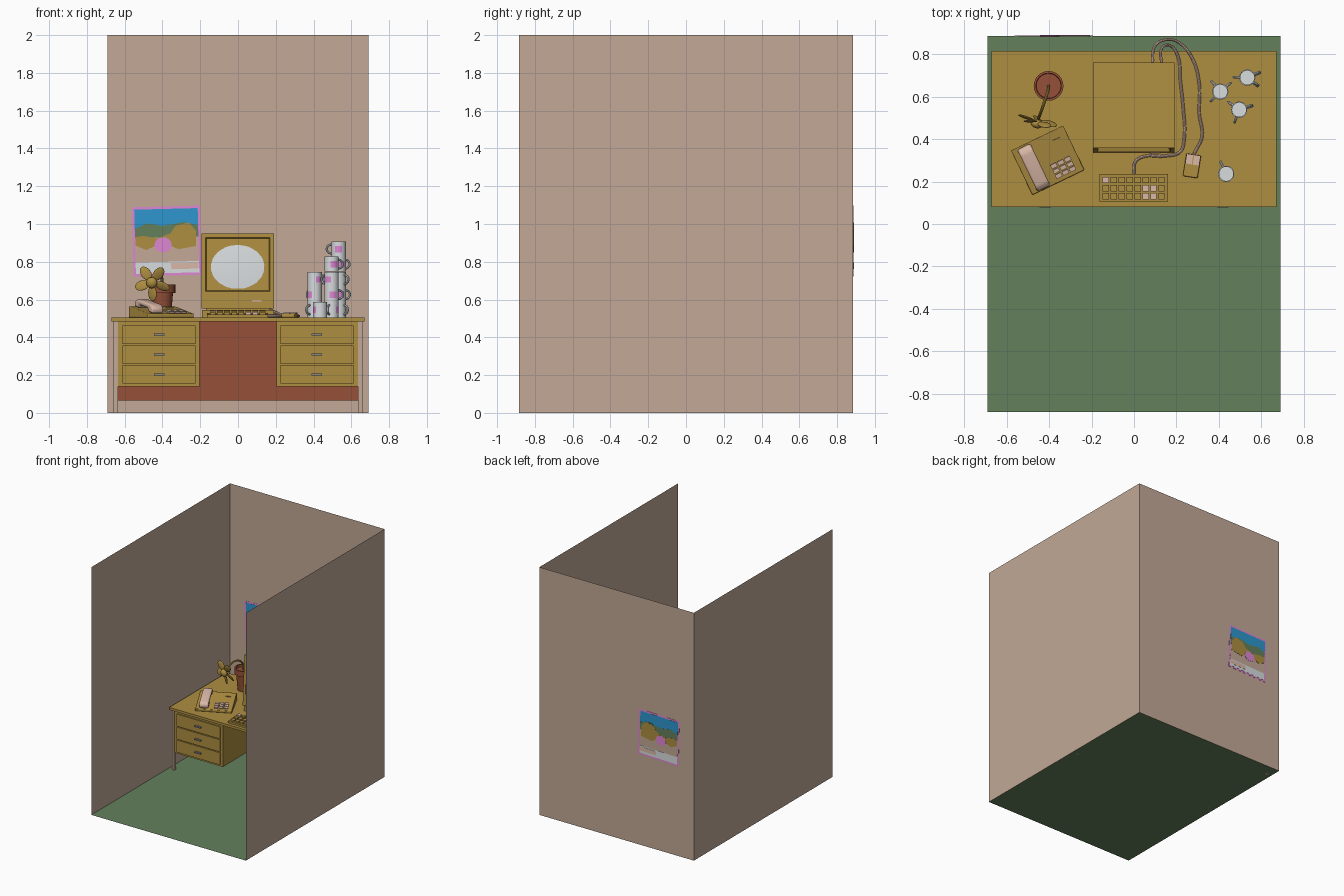
import bpy, bmesh, math
from mathutils import Matrix, Vector

if "Cube" in bpy.data.objects:
    bpy.data.objects.remove(bpy.data.objects["Cube"])

def colour(name, r, g, b):
    m = bpy.data.materials.new(name)
    m.diffuse_color = [((c / 255 + 0.055) / 1.055) ** 2.4 for c in (r, g, b)] + [1]
    m.use_nodes = True
    m.node_tree.nodes["Principled BSDF"].inputs["Base Color"].default_value = m.diffuse_color
    return m

WALL = colour("wall_beige", 194, 169, 150)
GREEN = colour("green", 99, 128, 92)
MUSTARD = colour("mustard", 174, 142, 65)
BROWN = colour("terracotta", 149, 80, 56)
PALE = colour("pale_grey", 216, 220, 222)
PINK = colour("pink", 222, 135, 210)
BLUE = colour("blue", 45, 150, 205)
CREAM = colour("pale_beige", 218, 184, 166)
STEEL = colour("steel", 135, 138, 145)
I = Matrix.Identity(4)

def add(name, mesh, *mats, bevel=0):
    ob = bpy.data.objects.new(name, mesh)
    bpy.context.collection.objects.link(ob)
    for m in mats:
        mesh.materials.append(m)
    if bevel:
        mod = ob.modifiers.new("bevel", 'BEVEL')
        mod.width, mod.segments = bevel, 2
    return ob

def from_bm(name, bm, *mats, bevel=0, M=I):
    bmesh.ops.recalc_face_normals(bm, faces=bm.faces)
    bm.transform(M)
    me = bpy.data.meshes.new(name)
    bm.to_mesh(me)
    bm.free()
    return add(name, me, *mats, bevel=bevel)

def box(name, x0, x1, y0, y1, z0, z1, mat, bevel=0, M=I):
    bm = bmesh.new()
    bmesh.ops.create_cube(bm, size=1)
    bm.transform(Matrix.Translation(((x0 + x1) / 2, (y0 + y1) / 2, (z0 + z1) / 2))
                 @ Matrix.Diagonal((x1 - x0, y1 - y0, z1 - z0, 1)))
    return from_bm(name, bm, mat, bevel=bevel, M=M)

def prism_bm(pts, axis, a, b):
    """Outline in (y,z) extruded along x, or in (x,z) extruded along y."""
    bm = bmesh.new()
    put = (lambda p, t: (t, p[0], p[1])) if axis == 'x' else (lambda p, t: (p[0], t, p[1]))
    f = bm.faces.new([bm.verts.new(put(p, a)) for p in pts])
    ext = bmesh.ops.extrude_face_region(bm, geom=[f])
    d = Vector(put((0, 0), b - a))
    bmesh.ops.translate(bm, vec=d, verts=[v for v in ext["geom"] if isinstance(v, bmesh.types.BMVert)])
    if f.is_valid is False or len(bm.faces) < len(pts) + 2:
        bm.faces.new([v for v in bm.verts][:len(pts)])
    return bm

def plane(name, pts, mat):
    me = bpy.data.meshes.new(name)
    me.from_pydata(pts, [], [(0, 1, 2, 3)])
    return add(name, me, mat)

def tube(name, pts, radius, mat):
    cu = bpy.data.curves.new(name, 'CURVE')
    cu.dimensions, cu.bevel_depth, cu.bevel_resolution, cu.resolution_u = '3D', radius, 2, 6
    cu.use_fill_caps = True
    sp = cu.splines.new('BEZIER')
    sp.bezier_points.add(len(pts) - 1)
    for bp, p in zip(sp.bezier_points, pts):
        bp.co = p
        bp.handle_left_type = bp.handle_right_type = 'AUTO'
    tmp = bpy.data.objects.new("tmp", cu)
    bpy.context.collection.objects.link(tmp)
    bpy.context.view_layer.update()
    me = bpy.data.meshes.new_from_object(tmp.evaluated_get(bpy.context.evaluated_depsgraph_get()))
    bpy.data.objects.remove(tmp)
    me.materials.clear()
    return add(name, me, mat)

def lathe(name, prof, n, *mats, M=I):
    """Revolve (radius, height) points around z; the ends close at radius 0."""
    vs = [(r * math.cos(2 * math.pi * k / n), r * math.sin(2 * math.pi * k / n), z)
          for r, z in prof for k in range(n)]
    fs = [(i * n + k, i * n + (k + 1) % n, (i + 1) * n + (k + 1) % n, (i + 1) * n + k)
          for i in range(len(prof) - 1) for k in range(n)]
    me = bpy.data.meshes.new(name)
    me.from_pydata(vs, [], fs)
    bm = bmesh.new()
    bm.from_mesh(me)
    bmesh.ops.remove_doubles(bm, verts=bm.verts, dist=1e-5)
    return from_bm(name, bm, *mats, M=M)

# room: floor and three walls
X, Y, H = 0.69, 0.885, 2.0
plane("floor", [(-X, -Y, 0), (X, -Y, 0), (X, Y, 0), (-X, Y, 0)], GREEN)
plane("back_wall", [(-X, Y, 0), (X, Y, 0), (X, Y, H), (-X, Y, H)], WALL)
for s, n in ((-1, "left_wall"), (1, "right_wall")):
    plane(n, [(s * X, -s * Y, 0), (s * X, s * Y, 0), (s * X, s * Y, H), (s * X, -s * Y, H)], WALL)

# poster: stacked thin plates set through the wall
tilt = Matrix.Translation((-0.377, Y, 0.91)) @ Matrix.Rotation(math.radians(-1.5), 4, 'Y')
def rect(x0, x1, z0, z1):
    return [(x0, z0), (x1, z0), (x1, z1), (x0, z1)]
layers = [
    ("poster_border", PINK, rect(-0.18, 0.18, -0.183, 0.183)),
    ("poster_ground", WALL, rect(-0.168, 0.168, -0.17, 0.17)),
    ("poster_sky", BLUE, rect(-0.168, 0.168, 0.06, 0.17)),
    ("poster_caption", PALE, rect(-0.168, 0.168, -0.17, -0.11)),
    ("poster_hills", GREEN, [(-0.168, 0.02), (0.168, 0.02), (0.168, 0.08), (0.09, 0.098),
                             (-0.02, 0.08), (-0.10, 0.096), (-0.168, 0.07)]),
    ("poster_dunes", MUSTARD, [(-0.165, -0.02), (-0.11, -0.045), (-0.05, -0.02), (0.01, -0.02), (0.06, -0.045),
                               (0.155, -0.03), (0.155, 0.05), (0.12, 0.095), (0.05, 0.08), (0.02, 0.04),
                               (-0.05, 0.015), (-0.12, 0.03), (-0.165, 0.025)]),
    ("poster_stripe", CREAM, rect(0.02, 0.165, -0.15, -0.118)),
    ("poster_sun", PINK, [(-0.02 + 0.046 * math.cos(a * math.pi / 8), -0.02 + 0.04 * math.sin(a * math.pi / 8))
                          for a in range(16)]),
]
for i, (n, m, pts) in enumerate(layers):
    t = 0.0012 + 0.0004 * i
    from_bm(n, prism_bm(pts, 'y', -t, t), m, M=tilt)

# desk
box("desk_top", -0.67, 0.67, 0.08, 0.815, 0.485, 0.505, MUSTARD)
box("back_panel", -0.635, 0.635, 0.785, 0.80, 0.065, 0.485, BROWN)
for s in (-1, 1):
    side = lambda a, b: sorted((s * a, s * b))
    box("drawer_unit", *side(0.205, 0.635), 0.10, 0.785, 0.14, 0.485, MUSTARD)
    for y in (0.095, 0.78):
        box("desk_leg", *side(0.636, 0.658), y, y + 0.022, 0, 0.485, WALL)
    for z in (0.155, 0.26, 0.365):
        box("drawer_front", *side(0.225, 0.612), 0.09, 0.101, z, z + 0.098, MUSTARD)
        box("drawer_handle", *side(0.39, 0.445), 0.077, 0.091, z + 0.044, z + 0.054, STEEL)

# monitor: profile extruded sideways, front face inset for the screen
box("monitor_base", -0.19, 0.19, 0.345, 0.74, 0.505, 0.545, MUSTARD)
bm = prism_bm([(0.335, 0.552), (0.338, 0.622), (0.358, 0.95), (0.76, 0.94), (0.76, 0.552)], 'x', -0.193, 0.19)
bmesh.ops.recalc_face_normals(bm, faces=bm.faces)
face = min((f for f in bm.faces if f.normal.y < -0.9), key=lambda f: -f.calc_area())
bmesh.ops.inset_region(bm, faces=[face], thickness=0.03, depth=0)
bmesh.ops.inset_region(bm, faces=[face], thickness=0.008, depth=-0.018)
from_bm("monitor_case", bm, MUSTARD)
box("monitor_neck", -0.17, 0.17, 0.36, 0.72, 0.544, 0.553, MUSTARD)
bm = bmesh.new()
bmesh.ops.create_grid(bm, x_segments=10, y_segments=8, size=1)
for v in bm.verts:
    x, z = v.co.x, v.co.y
    v.co = (-0.002 + 0.155 * x, 0.361 + 0.009 * z + 0.006 * (x * x + z * z), 0.786 + 0.127 * z)
from_bm("monitor_screen", bm, PALE)
box("monitor_button", 0.075, 0.125, 0.331, 0.337, 0.59, 0.598, CREAM)

# keyboard
from_bm("keyboard_base", prism_bm([(0.105, 0.505), (0.235, 0.505), (0.235, 0.53), (0.105, 0.52)], 'x', -0.163, 0.16), MUSTARD)
pale_keys = {(0, 2), (5, 0), (6, 0), (5, 1), (6, 1)}
for c in range(8):
    for r in range(3):
        x, y = -0.148 + c * 0.0375, 0.116 + r * 0.038
        box("key", x, x + 0.03, y, y + 0.03, 0.515, 0.533 + 0.004 * r, CREAM if (c, r) in pale_keys else MUSTARD)

# mouse
M = Matrix.Translation((0.273, 0.275, 0.505)) @ Matrix.Rotation(math.radians(-9), 4, 'Z')
box("mouse_body", -0.035, 0.035, -0.055, 0.053, 0, 0.022, MUSTARD, 0.005, M)
for x in (-0.033, 0.002):
    box("mouse_button", x, x + 0.031, 0.005, 0.052, 0.018, 0.027, CREAM, M=M)

# cables
z = 0.513
tube("keyboard_cable", [(0, 0.23, z), (0.005, 0.29, z), (0.04, 0.316, z), (0.146, 0.32, z), (0.217, 0.34, z),
     (0.236, 0.40, z), (0.231, 0.55, z), (0.217, 0.684, z), (0.207, 0.788, z), (0.17, 0.84, 0.53),
     (0.13, 0.825, 0.57), (0.13, 0.75, 0.59)], 0.007, CREAM)
tube("mouse_cable", [(0.281, 0.325, z), (0.29, 0.345, z), (0.32, 0.41, z), (0.307, 0.52, z), (0.307, 0.66, z),
     (0.274, 0.78, z), (0.217, 0.85, 0.525), (0.16, 0.868, 0.55), (0.10, 0.84, 0.58), (0.087, 0.75, 0.59)], 0.007, CREAM)

# telephone: wedge base, handset, keypad
P = Matrix.Translation((-0.406, 0.30, 0.505)) @ Matrix.Rotation(math.radians(25.7), 4, 'Z')
from_bm("phone_base", prism_bm([(-0.116, 0), (0.116, 0), (0.116, 0.06), (-0.116, 0.02)], 'x', -0.136, 0.136),
        MUSTARD, bevel=0.004, M=P)
T = P @ Matrix.Translation((0, 0, 0.04)) @ Matrix.Rotation(math.atan(0.04 / 0.232), 4, 'X')
from_bm("phone_handset", prism_bm([(-0.11, 0), (-0.11, 0.03), (-0.085, 0.045), (0.085, 0.045), (0.11, 0.03),
        (0.11, 0), (0.06, 0), (0.05, 0.018), (-0.05, 0.018), (-0.06, 0)], 'x', -0.108, -0.04), CREAM, bevel=0.01, M=T)
for c in range(3):
    for r in range(3):
        x, y = 0.0 + c * 0.036, -0.098 + r * 0.026
        box("phone_key", x, x + 0.03, y, y + 0.02, -0.002, 0.008, CREAM, M=T)
box("phone_switch", 0.06, 0.1, 0.06, 0.075, -0.002, 0.006, MUSTARD, M=T)

# potted flower
lathe("flower_pot", [(0, 0.505), (0.047, 0.505), (0.058, 0.635), (0.07, 0.635), (0.07, 0.68), (0.06, 0.68),
      (0.058, 0.66), (0, 0.66)], 24, BROWN, M=Matrix.Translation((-0.402, 0.65, 0)))
tube("flower_stem", [(-0.402, 0.65, 0.655), (-0.406, 0.625, 0.735), (-0.43, 0.55, 0.755), (-0.452, 0.49, 0.69)], 0.007, MUSTARD)
F = Matrix.Translation((-0.455, 0.48, 0.69)) @ Matrix.Rotation(math.radians(-15), 4, 'Z') @ Matrix.Rotation(math.radians(10), 4, 'X')
def blob(name, M):
    bm = bmesh.new()
    bmesh.ops.create_uvsphere(bm, u_segments=14, v_segments=8, radius=1)
    from_bm(name, bm, MUSTARD, M=M)
for k in range(5):
    blob("petal", F @ Matrix.Rotation(math.radians(72 * k + 20), 4, 'Y') @ Matrix.Translation((0.058, 0.004, 0))
         @ Matrix.Rotation(math.radians(20), 4, 'X') @ Matrix.Diagonal((0.042, 0.006, 0.027, 1)))
blob("flower_centre", F @ Matrix.Translation((0, -0.008, 0)) @ Matrix.Diagonal((0.03, 0.022, 0.03, 1)))

# stacked mugs: (x, y, handle angle of each mug from the bottom up)
stacks = [(0.406, 0.623, (225, 130, 40)), (0.495, 0.538, (250, 15, 145, 20)),
          (0.533, 0.689, (-40, 20, -35, 25, 178)), (0.434, 0.236, (115,))]
for si, (x, y, angles) in enumerate(stacks):
    for i, a in enumerate(angles):
        M = Matrix.Translation((x, y, 0.506 + 0.0805 * i)) @ Matrix.Rotation(math.radians(a), 4, 'Z')
        mug = lathe("mug", [(0, 0), (0.038, 0), (0.038, 0.022), (0.038, 0.056), (0.038, 0.08), (0.033, 0.08),
                    (0.033, 0.008), (0, 0.008)], 24, PALE, PINK, M=M)
        # pink print on two sides, a quarter turn from the handle
        for f in mug.data.polygons:
            c = M.inverted() @ f.center
            if 0.03 < c.z < 0.05 and c.xy.length > 0.0355 and abs(c.x) < 0.017:
                f.material_index = 1
        handle = [M @ Vector((0.036 + 0.027 * math.sin(t), 0, 0.04 + 0.024 * math.cos(t)))
                  for t in [math.pi * k / 5 for k in range(6)]]
        tube("mug_handle", handle, 0.006, PALE)

# smooth the rounded parts, keep edges sharp
for ob in bpy.context.scene.objects:
    ob.select_set(True)
    bpy.context.view_layer.objects.active = ob
bpy.ops.object.shade_smooth_by_angle(angle=math.radians(35))
